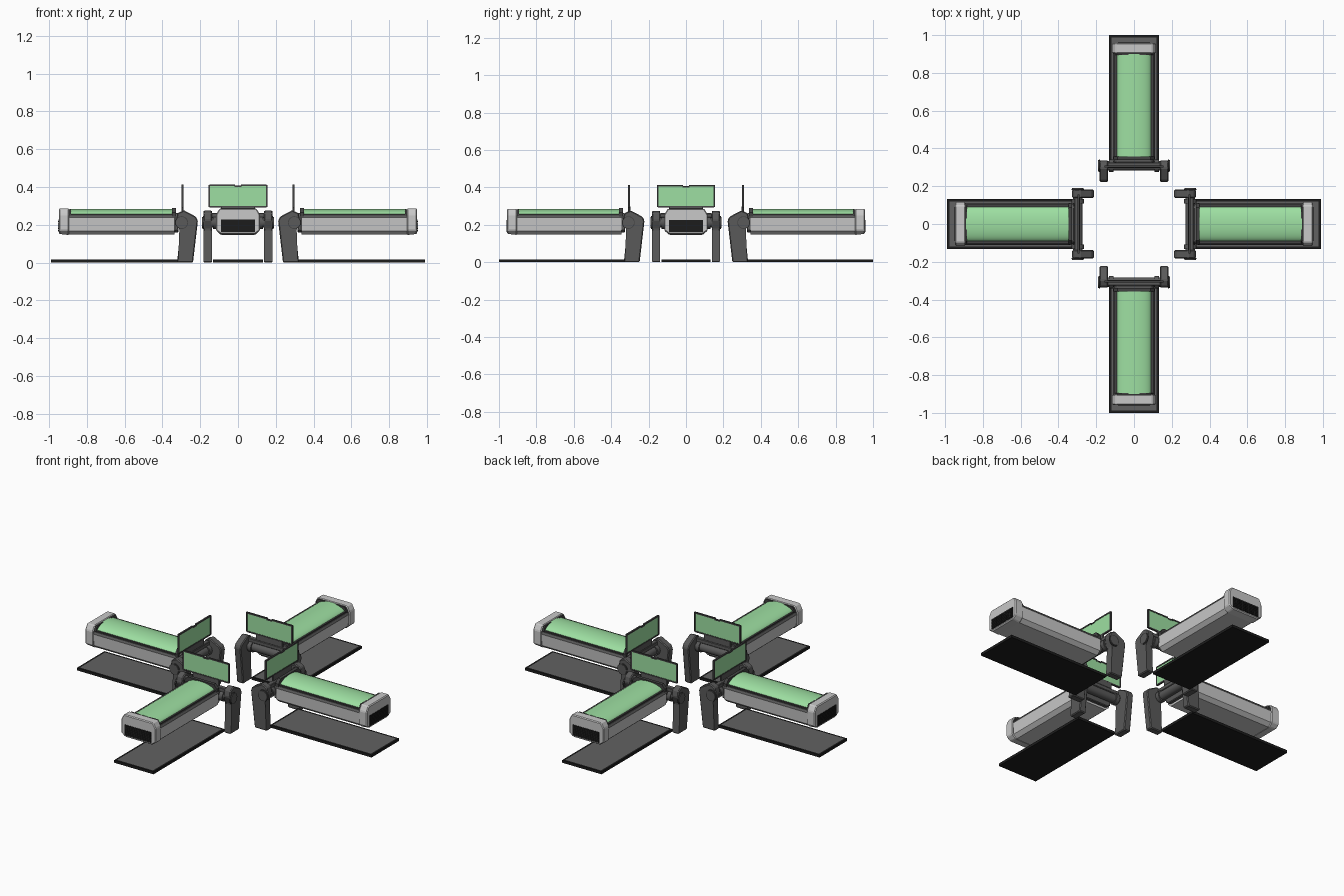
import bpy, bmesh
from math import radians, sin, cos, pi
from mathutils import Matrix, Vector

cube = bpy.data.objects.get("Cube")
if cube:
    bpy.data.objects.remove(cube, do_unlink=True)


def material(name, r, g, b):
    m = bpy.data.materials.new(name)
    m.use_nodes = True
    m.diffuse_color = (r, g, b, 1)
    m.node_tree.nodes["Principled BSDF"].inputs["Base Color"].default_value = (r, g, b, 1)
    return m


SHELL = material("light grey shell", 0.58, 0.58, 0.58)
METAL = material("dark grey metal", 0.1, 0.1, 0.1)
FRAME = material("charcoal frame", 0.055, 0.055, 0.055)
BLACK = material("black", 0.012, 0.012, 0.012)
FLOOR = material("floor grey", 0.12, 0.12, 0.12)
GREEN = material("green glass", 0.34, 0.74, 0.36)

# Four stations around the centre: heading and inward shift
STATIONS = {"left": (0, 0.01), "back": (90, 0), "right": (180, 0.01), "front": (270, 0)}


def place(name, bm, mats, rule=None, smooth=False):
    """Make one mesh and set it at each station; local x points outward."""
    bmesh.ops.recalc_face_normals(bm, faces=bm.faces)
    bm.normal_update()
    for f in bm.faces:
        f.smooth = smooth and abs(f.normal.x) < 0.9 if name == "glass_canopy" else smooth and len(f.verts) == 4
        if rule:
            f.material_index = rule(f)
    mesh = bpy.data.meshes.new(name)
    bm.to_mesh(mesh)
    bm.free()
    for m in mats:
        mesh.materials.append(m)
    for side, (deg, shift) in STATIONS.items():
        ob = bpy.data.objects.new(f"{side}_{name}", mesh)
        a = radians(deg)
        ob.rotation_euler.z = a
        ob.location = (-shift * cos(a), -shift * sin(a), 0)
        bpy.context.collection.objects.link(ob)


def prism(bm, pts, lo, hi, axis="x"):
    """Extrude an outline in the (y, z) plane along x, or (x, z) along y."""
    def at(p, d):
        return (d, p[0], p[1]) if axis == "x" else (p[0], d, p[1])
    a = [bm.verts.new(at(p, lo)) for p in pts]
    b = [bm.verts.new(at(p, hi)) for p in pts]
    bm.faces.new(a)
    bm.faces.new(b[::-1])
    for i in range(len(pts)):
        j = (i + 1) % len(pts)
        bm.faces.new((a[i], b[i], b[j], a[j]))


def box(bm, x, y, z):
    prism(bm, [(y[0], z[0]), (y[1], z[0]), (y[1], z[1]), (y[0], z[1])], *x)


def drum(bm, x, z, radius, y0, y1, sides=20):
    turn = Matrix.Translation((x, (y0 + y1) / 2, z)) @ Matrix.Rotation(pi / 2, 4, "X")
    bmesh.ops.create_cone(bm, cap_ends=True, segments=sides, radius1=radius, radius2=radius,
                          depth=y1 - y0, matrix=turn)


def mirrored(half):
    return half + [(-y, z) for y, z in reversed(half)]


def soften(bm, width):
    bmesh.ops.bevel(bm, geom=bm.edges[:], offset=width, segments=1, affect="EDGES")


# Floor slab with a black border and grey inset top
bm = bmesh.new()
box(bm, (0.32, 1.0), (-0.132, 0.132), (0, 0.016))
bm.normal_update()
top = [f for f in bm.faces if f.normal.z > 0.9 or f.calc_center_median().z > 0.015]
bmesh.ops.inset_region(bm, faces=top, thickness=0.012, use_even_offset=True)
place("floor_slab", bm, [BLACK, FLOOR],
      lambda f: int(f.calc_center_median().z > 0.015 and f.calc_area() > 0.1))

# Bed shell, dark along its upper deck
bm = bmesh.new()
prism(bm, mirrored([(0.085, 0.148), (0.108, 0.168), (0.112, 0.238), (0.104, 0.25)]), 0.345, 0.91)
place("bed_shell", bm, [SHELL, METAL], lambda f: int(f.normal.z > 0.4))

# Raised end cap, dark on the side facing the canopy
bm = bmesh.new()
prism(bm, mirrored([(0.09, 0.146), (0.116, 0.17), (0.116, 0.255), (0.098, 0.286)]), 0.903, 0.957)
for v in bm.verts:
    if v.co.x > 0.95 and v.co.z < 0.16:
        v.co.z += 0.006
soften(bm, 0.005)
place("end_cap", bm, [SHELL, METAL], lambda f: int(f.normal.x < -0.9))

# Slotted vent on the end cap
bm = bmesh.new()
box(bm, (0.953, 0.959), (-0.09, 0.09), (0.162, 0.227))
for i in range(6):
    z = 0.168 + i * 0.0095
    box(bm, (0.957, 0.961), (-0.086, 0.086), (z, z + 0.005))
place("end_vent", bm, [BLACK])

# Canopy: shallow smooth vault
bm = bmesh.new()
arc = [(0.092 * cos(pi * i / 20), 0.248 + 0.036 * sin(pi * i / 20)) for i in range(21)]
prism(bm, arc, 0.35, 0.9)
place("glass_canopy", bm, [GREEN], smooth=True)

# Dark hoops and side rails holding the canopy
bm = bmesh.new()
hoop = mirrored([(0.108, 0.235), (0.108, 0.265), (0.088, 0.289)])
prism(bm, hoop, 0.338, 0.358)
prism(bm, mirrored([(0.105, 0.235), (0.105, 0.255), (0.09, 0.282)]), 0.894, 0.905)
for s in (-1, 1):
    box(bm, (0.35, 0.9), sorted((s * 0.09, s * 0.1)), (0.245, 0.257))
place("canopy_frame", bm, [FRAME])

# Hinge housing at the inner end of the bed
bm = bmesh.new()
prism(bm, mirrored([(0.085, 0.16), (0.105, 0.175), (0.105, 0.24), (0.09, 0.262)]), 0.325, 0.348)
soften(bm, 0.004)
place("hinge_housing", bm, [METAL])

# Bent support legs
bm = bmesh.new()
leg = [(0.332, 0), (0.248, 0), (0.222, 0.222), (0.232, 0.243), (0.296, 0.277),
       (0.33, 0.262), (0.338, 0.225), (0.315, 0.175)]
for s in (-1, 1):
    prism(bm, leg, *sorted((s * 0.138, s * 0.182)), axis="y")
soften(bm, 0.005)
place("support_legs", bm, [METAL])

# Axle with collars and hub discs
bm = bmesh.new()
drum(bm, 0.308, 0.212, 0.026, -0.14, 0.14)
for s in (-1, 1):
    drum(bm, 0.308, 0.212, 0.033, *sorted((s * 0.108, s * 0.132)))
    drum(bm, 0.308, 0.212, 0.03, *sorted((s * 0.18, s * 0.19)))
place("axle", bm, [METAL], smooth=True)

# Hub rims
bm = bmesh.new()
for s in (-1, 1):
    drum(bm, 0.308, 0.212, 0.034, *sorted((s * 0.18, s * 0.186)))
place("hub_rims", bm, [FRAME])

# Cross bar and post beneath the screen
bm = bmesh.new()
box(bm, (0.296, 0.325), (-0.14, 0.14), (0.238, 0.262))
box(bm, (0.298, 0.31), (-0.09, 0.09), (0.26, 0.3))
soften(bm, 0.003)
place("screen_mount", bm, [METAL])

# Screen frame with a shallow notch in its top edge
bm = bmesh.new()
for s in (-1, 1):
    box(bm, (0.299, 0.309), sorted((s * 0.148, s * 0.156)), (0.295, 0.412))
    box(bm, (0.299, 0.309), sorted((s * 0.016, s * 0.15)), (0.405, 0.413))
box(bm, (0.299, 0.309), (-0.15, 0.15), (0.293, 0.301))
box(bm, (0.299, 0.309), (-0.018, 0.018), (0.4, 0.407))
place("screen_frame", bm, [FRAME])

# Screen pane
bm = bmesh.new()
box(bm, (0.301, 0.307), (-0.149, 0.149), (0.3, 0.406))
place("screen_pane", bm, [GREEN])

# Keep hard edges on the rounded parts
bpy.ops.object.select_all(action="DESELECT")
for ob in bpy.context.scene.objects:
    if ob.name.endswith(("axle", "glass_canopy")):
        ob.select_set(True)
        bpy.context.view_layer.objects.active = ob
bpy.ops.object.shade_smooth_by_angle(angle=radians(40))
